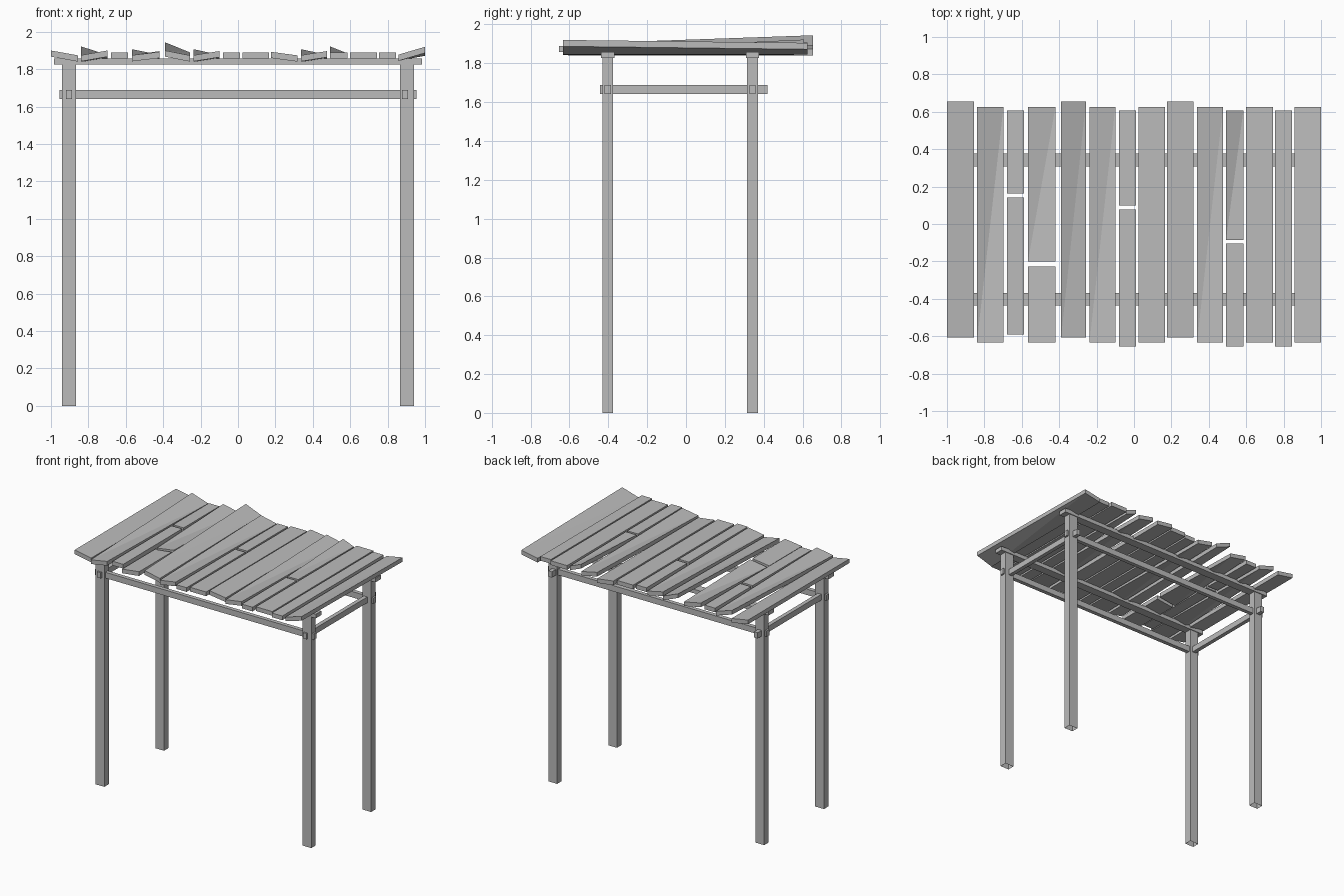
import bpy, bmesh

cube = bpy.data.objects.get("Cube")
if cube:
    bpy.data.objects.remove(cube, do_unlink=True)

GREY = (0.5, 0.5, 0.5, 1)
wood = bpy.data.materials.new("weathered_grey_wood")
wood.use_nodes = True
wood.diffuse_color = GREY
wood.node_tree.nodes["Principled BSDF"].inputs["Base Color"].default_value = GREY

THICK = 0.033
FLAT = (1.89,) * 4


def slab(name, x, y, tops, thick, open_bottom=False):
    """Board with its own top height at front-left, front-right, back-left, back-right."""
    bm = bmesh.new()
    spots = [(x[i], y[j]) for j in (0, 1) for i in (0, 1)]
    up = [bm.verts.new((px, py, z)) for (px, py), z in zip(spots, tops)]
    low = [bm.verts.new((px, py, z - thick)) for (px, py), z in zip(spots, tops)]
    # a twisted board folds along one diagonal
    twisted = abs(tops[0] + tops[3] - tops[1] - tops[2]) > 0.001
    for tri in ((0, 1, 3), (0, 3, 2)) if twisted else ((0, 1, 3, 2),):
        bm.faces.new([up[i] for i in tri])
        if not open_bottom:
            bm.faces.new([low[i] for i in reversed(tri)])
    for a, b in ((0, 1), (1, 3), (3, 2), (2, 0)):
        bm.faces.new((low[a], low[b], up[b], up[a]))
    mesh = bpy.data.meshes.new(name)
    bm.to_mesh(mesh)
    bm.free()
    mesh.materials.append(wood)
    obj = bpy.data.objects.new(name, mesh)
    bpy.context.collection.objects.link(obj)


def bar(name, x, y, z, **options):
    slab(name, x, y, (z[1],) * 4, z[1] - z[0], **options)


def around(centre, half):
    return (centre - half, centre + half)


# Posts, top beams and long rails, front and back
for end, y in (("front", -0.403), ("back", 0.342)):
    for side, x in (("right", -0.903), ("left", 0.903)):
        bar(f"{end}_{side}_post", around(x, 0.038), around(y, 0.028),
            (0, 1.826), open_bottom=True)
    bar(f"{end}_top_beam", (-0.985, 0.985), around(y, 0.034), (1.826, 1.858))
    bar(f"{end}_long_rail", (-0.955, 0.955), around(y, 0.016), (1.642, 1.688))

# Short rails through the posts
for side, x in (("right", -0.903), ("left", 0.893)):
    bar(f"{side}_short_rail", around(x, 0.016), (-0.444, 0.419), (1.642, 1.688))

# Roof planks: x range, then pieces of (y range, corner heights)
LONG, BACKSET, NARROW = (-0.634, 0.625), (-0.607, 0.655), (-0.655, 0.608)
LEAN = (1.9, 1.874, 1.9, 1.874)
WARP = (1.875, 1.897, 1.907, 1.877)
planks = [
    ((-1.0, -0.856), [(BACKSET, LEAN)]),
    ((-0.84, -0.698), [(LONG, (1.875, 1.9, 1.922, 1.877))]),
    ((-0.68, -0.588), [((-0.591, 0.142), FLAT), ((0.163, 0.608), FLAT)]),
    ((-0.567, -0.42), [((-0.634, -0.227), (1.875, 1.893, 1.875, 1.893)),
                       ((-0.2, 0.625), WARP)]),
    ((-0.39, -0.257), [(BACKSET, (1.9, 1.874, 1.944, 1.89))]),
    ((-0.238, -0.1), [(LONG, WARP)]),
    ((-0.08, 0.01), [((-0.655, 0.078), FLAT), ((0.1, 0.608), FLAT)]),
    ((0.024, 0.166), [(LONG, FLAT)]),
    ((0.176, 0.318), [(BACKSET, (1.893, 1.874, 1.893, 1.874))]),
    ((0.337, 0.476), [(LONG, WARP)]),
    ((0.492, 0.585), [((-0.655, -0.104), FLAT),
                      ((-0.085, 0.608), (1.89, 1.89, 1.922, 1.885))]),
    ((0.6, 0.743), [(LONG, FLAT)]),
    ((0.754, 0.845), [(NARROW, FLAT)]),
    ((0.858, 1.0), [(LONG, (1.878, 1.92, 1.878, 1.905))]),
]
for number, (x, pieces) in enumerate(planks, 1):
    for part, (y, tops) in zip(("front", "back"), pieces):
        slab(f"roof_plank_{number}_{part}", x, y, tops, THICK)
